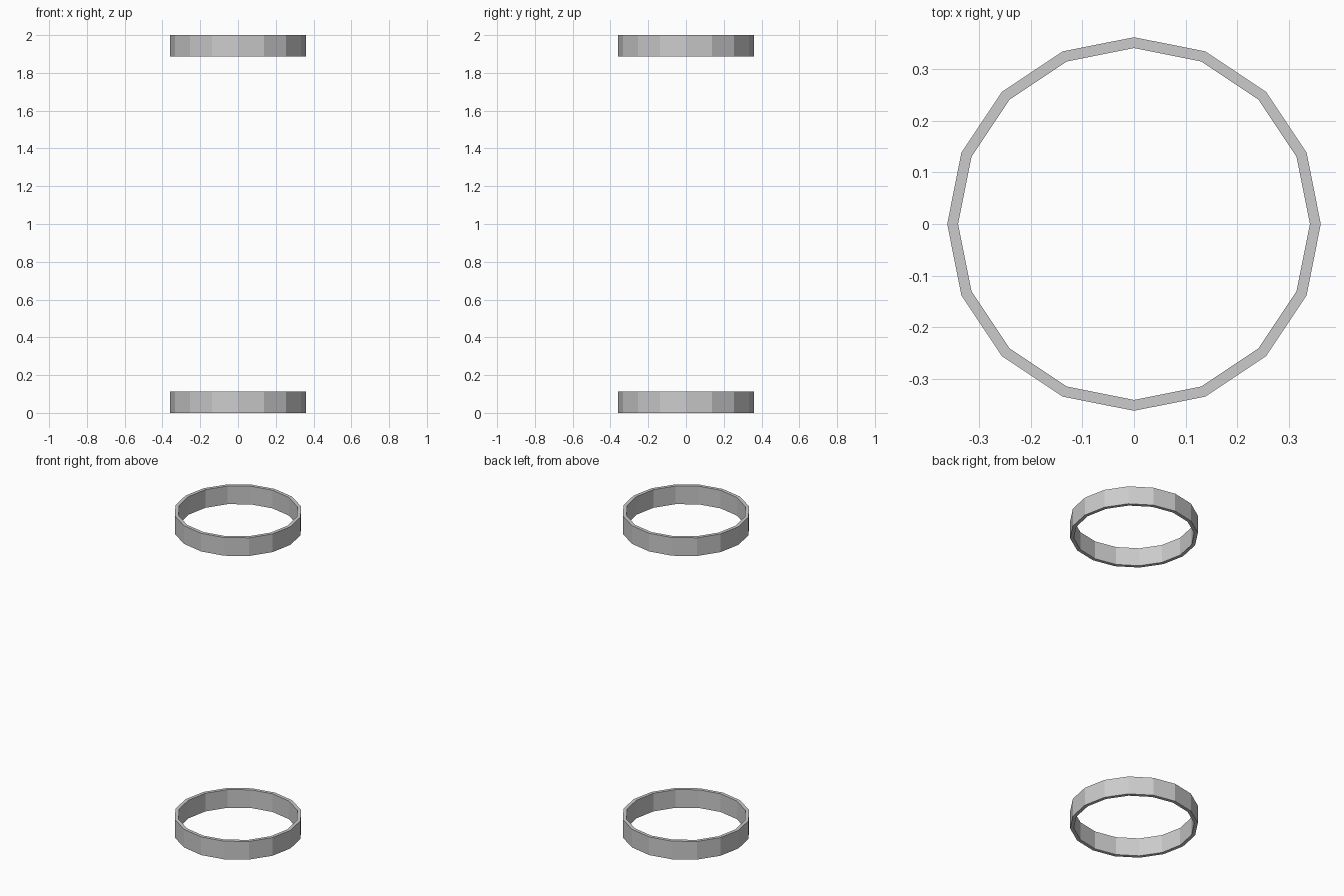
import bpy, bmesh
from math import cos, sin, tau

if "Cube" in bpy.data.objects:
    bpy.data.objects.remove(bpy.data.objects["Cube"])

SIDES = 16
OUTER, INNER, HEIGHT = 0.361, 0.340, 0.113


def ring(name, z0):
    """Flat-faced band with a rectangular cross-section."""
    profile = [(OUTER, 0), (OUTER, HEIGHT), (INNER, HEIGHT), (INNER, 0)]
    bm = bmesh.new()
    loops = []
    for i in range(SIDES):
        a = tau * i / SIDES
        loops.append([bm.verts.new((r * cos(a), r * sin(a), z)) for r, z in profile])
    for i in range(SIDES):
        a, b = loops[i], loops[(i + 1) % SIDES]
        for k in range(4):
            n = (k + 1) % 4
            bm.faces.new((a[k], b[k], b[n], a[n]))
    bmesh.ops.recalc_face_normals(bm, faces=bm.faces)
    mesh = bpy.data.meshes.new(name)
    bm.to_mesh(mesh)
    bm.free()
    obj = bpy.data.objects.new(name, mesh)
    obj.location.z = z0
    bpy.context.collection.objects.link(obj)
    return obj


# Matching bands at the bottom and top
ring("lower_ring", 0)
ring("upper_ring", 2 - HEIGHT)
